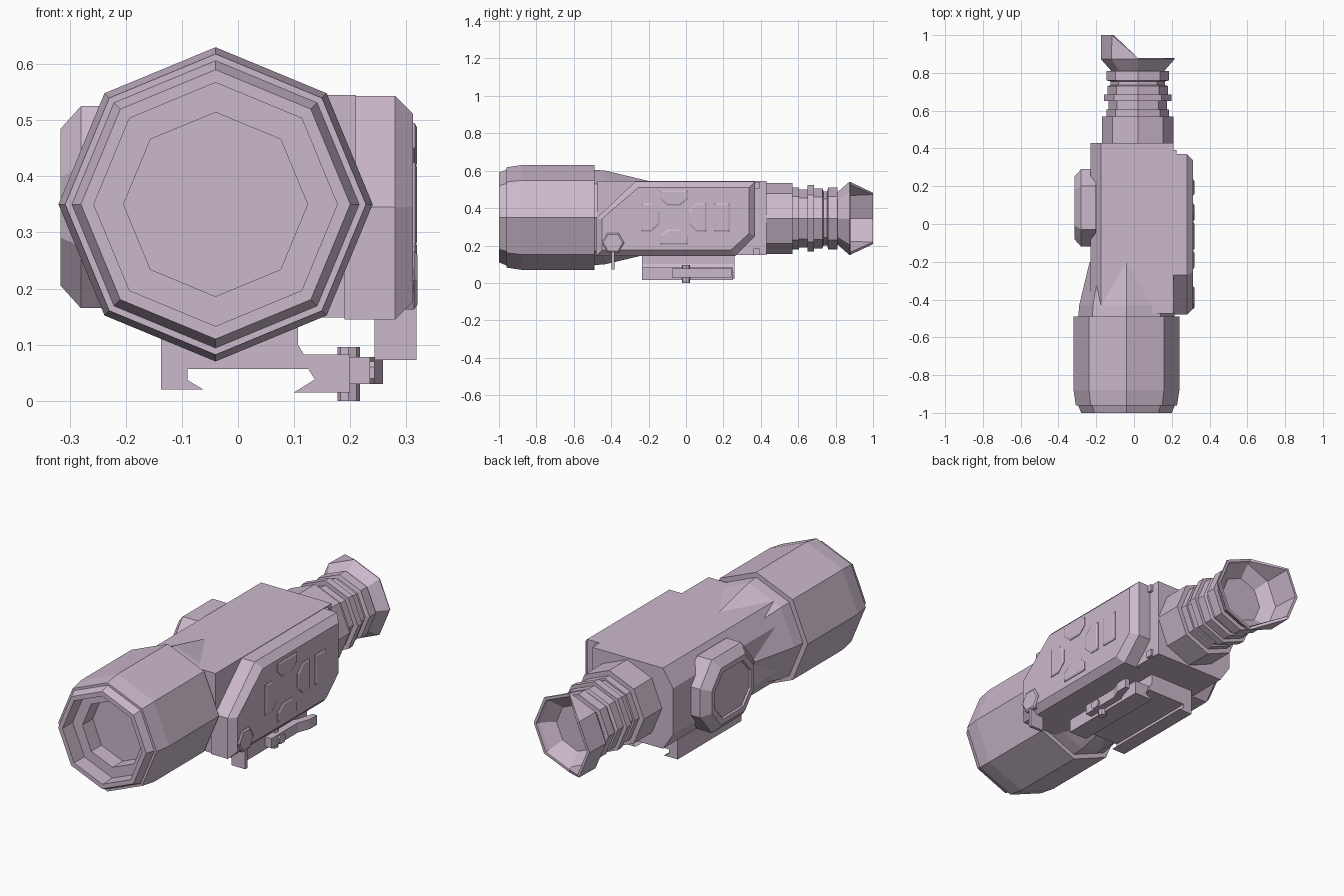
import bpy, bmesh, math

if "Cube" in bpy.data.objects:
    bpy.data.objects.remove(bpy.data.objects["Cube"])

mat = bpy.data.materials.new("pale mauve")
mat.diffuse_color = (0.60, 0.485, 0.60, 1)
mat.use_nodes = True
mat.node_tree.nodes["Principled BSDF"].inputs["Base Color"].default_value = mat.diffuse_color


def loft(name, sections):
    """Skin a list of equal-length point loops and cap both ends."""
    bm = bmesh.new()
    loops = [[bm.verts.new(p) for p in s] for s in sections]
    n = len(loops[0])
    for a, b in zip(loops, loops[1:]):
        for i in range(n):
            j = (i + 1) % n
            bm.faces.new((a[i], a[j], b[j], b[i]))
    bm.faces.new(loops[0][::-1])
    bm.faces.new(loops[-1])
    bmesh.ops.recalc_face_normals(bm, faces=bm.faces)
    me = bpy.data.meshes.new(name)
    bm.to_mesh(me)
    bm.free()
    me.materials.append(mat)
    ob = bpy.data.objects.new(name, me)
    bpy.context.collection.objects.link(ob)
    return ob


def ring(y, r, cx, cz, n=8, push=0.0):
    """Octagon across y; push moves the three left corners back."""
    pts = []
    for i in range(n):
        a = 2 * math.pi * i / n
        left = math.cos(a) < -0.5
        pts.append((cx + r * math.cos(a), y + (push if left else 0), cz + r * math.sin(a)))
    return pts


def lathe(name, profile, cx, cz):
    return loft(name, [ring(y, r, cx, cz) for y, r in profile])


def shrink(pts, d):
    """Pull an outline in by d on every side of its bounds."""
    out = list(pts)
    for k in (0, 1):
        lo, hi = min(p[k] for p in pts), max(p[k] for p in pts)
        c, s = (lo + hi) / 2, 1 - 2 * d / (hi - lo)
        out = [tuple(c + (v - c) * s if i == k else v for i, v in enumerate(p)) for p in out]
    return out


def side_prism(name, outline, steps):
    """(y, z) outline swept along x; steps are (x, inset)."""
    return loft(name, [[(x, y, z) for y, z in shrink(outline, d)] for x, d in steps])


def long_prism(name, outline, y0, y1):
    """(x, z) outline swept along y."""
    return loft(name, [[(x, y, z) for x, z in outline] for y in (y0, y1)])


def block(name, x0, x1, y0, y1, z0, z1):
    return long_prism(name, [(x0, z0), (x1, z0), (x1, z1), (x0, z1)], y0, y1)


def chamfered(cy, cz, hy, hz, ky, kz):
    """Rectangle with four cut corners."""
    return [(cy - hy, cz - hz + kz), (cy - hy + ky, cz - hz), (cy + hy - ky, cz - hz),
            (cy + hy, cz - hz + kz), (cy + hy, cz + hz - kz), (cy + hy - ky, cz + hz),
            (cy - hy + ky, cz + hz), (cy - hy, cz + hz - kz)]


# objective barrel: tapered neck, drum, stepped rim and recessed lens
lathe("objective_barrel", [(-0.2, 0.195), (-0.43, 0.25), (-0.49, 0.255), (-0.49, 0.28),
      (-0.88, 0.28), (-0.96, 0.268), (-0.96, 0.256), (-1.0, 0.24), (-1.0, 0.217),
      (-0.92, 0.217), (-0.92, 0.164), (-0.84, 0.164)], -0.04, 0.35)

# main housing with cut left corners
long_prism("housing", [(-0.175, 0.148), (0.21, 0.148), (0.21, 0.545), (-0.175, 0.545),
           (-0.23, 0.46), (-0.23, 0.23)], -0.475, 0.43)

# control panel on the right side
side_prism("control_panel", [(-0.48, 0.145), (0.265, 0.145), (0.37, 0.25), (0.37, 0.543),
           (-0.27, 0.543), (-0.48, 0.345)], [(0.19, 0), (0.28, 0), (0.312, 0.032)])

# four direction buttons, each with cut corners facing the centre
CY, CZ = -0.065, 0.35
button = [(-0.075, 0.145), (0.075, 0.145), (0.075, 0.1), (0.035, 0.065),
          (-0.035, 0.065), (-0.075, 0.1)]
for i, label in enumerate(("up", "front", "down", "rear")):
    c, s = round(math.cos(i * math.pi / 2)), round(math.sin(i * math.pi / 2))
    k = 1.2 if i % 2 else 1.0
    pts = [(CY + u * c - v * s * k, CZ + u * s + v * c) for u, v in button]
    side_prism(label + "_button", pts, [(0.30, 0), (0.315, 0), (0.319, 0.008)])
side_prism("menu_button", [(0.15, 0.275), (0.235, 0.275), (0.235, 0.425), (0.15, 0.425)],
           [(0.30, 0), (0.315, 0), (0.319, 0.008)])

# hexagonal port cover with its pull tab
hexagon = [(-0.39 + 0.06 * math.cos(a * math.pi / 3), 0.215 + 0.06 * math.sin(a * math.pi / 3))
           for a in range(6)]
side_prism("port_cover", hexagon, [(0.26, 0), (0.314, 0), (0.32, 0.008)])
block("port_tab", 0.243, 0.318, -0.398, -0.382, 0.073, 0.2)

# battery cap on the left side
side_prism("battery_cap", chamfered(0.085, 0.345, 0.205, 0.18, 0.09, 0.11),
           [(-0.2, 0), (-0.28, 0), (-0.316, 0.04), (-0.316, 0.065), (-0.308, 0.07)])

# eyepiece tube with stepped focus rings
EX, EZ = 0.02, 0.345
lathe("eyepiece_tube", [(0.4, 0.19), (0.57, 0.19), (0.57, 0.165), (0.605, 0.165), (0.605, 0.155),
      (0.65, 0.155), (0.65, 0.178), (0.685, 0.178), (0.685, 0.16), (0.73, 0.16), (0.735, 0.145),
      (0.755, 0.145), (0.76, 0.165), (0.81, 0.165), (0.81, 0.12)], EX, EZ)

# hollow eyecup, its left half reaching further back
cup = [(0.76, 0.14, 0), (0.81, 0.14, 0), (0.874, 0.196, 0), (0.88, 0.194, 0.12),
       (0.88, 0.18, 0.12), (0.865, 0.172, 0), (0.815, 0.115, 0)]
loft("eyecup", [ring(y, r, EX, EZ, push=p) for y, r, p in cup])

# corner lugs at the rear of the housing
for z in (0.15, 0.505):
    block("rear_lug", 0.17, 0.225, 0.36, 0.392, z, z + 0.035)

# rail mount: saddle with a dovetail leg
long_prism("mount_saddle", [(-0.137, 0.15), (-0.137, 0.02), (-0.062, 0.02), (-0.09, 0.037),
           (-0.09, 0.057), (0.125, 0.057), (0.125, 0.07), (0.107, 0.1), (0.107, 0.15)],
           -0.235, 0.26)

# clamp jaw, lever and cross bolt
long_prism("clamp_jaw", [(0.1, 0.015), (0.2, 0.015), (0.2, 0.082), (0.115, 0.082),
           (0.125, 0.057), (0.137, 0.038)], -0.235, 0.25)
loft("clamp_lever", [[(x, y, z) for x, y in ((0.19, -0.075), (0.235, -0.075), (0.235, 0.13),
     (0.258, 0.19), (0.258, 0.245), (0.235, 0.245), (0.21, 0.16), (0.19, 0.13))]
     for z in (0.03, 0.078)])
loft("lever_pivot", [[(0.197 + 0.02 * math.cos(a * math.pi / 4), 0.022 * math.sin(a * math.pi / 4), z)
     for a in range(8)] for z in (0.0, 0.096)])
side_prism("clamp_bolt", chamfered(0.0, 0.05, 0.025, 0.02, 0.01, 0.01), [(0.17, 0), (0.243, 0)])
